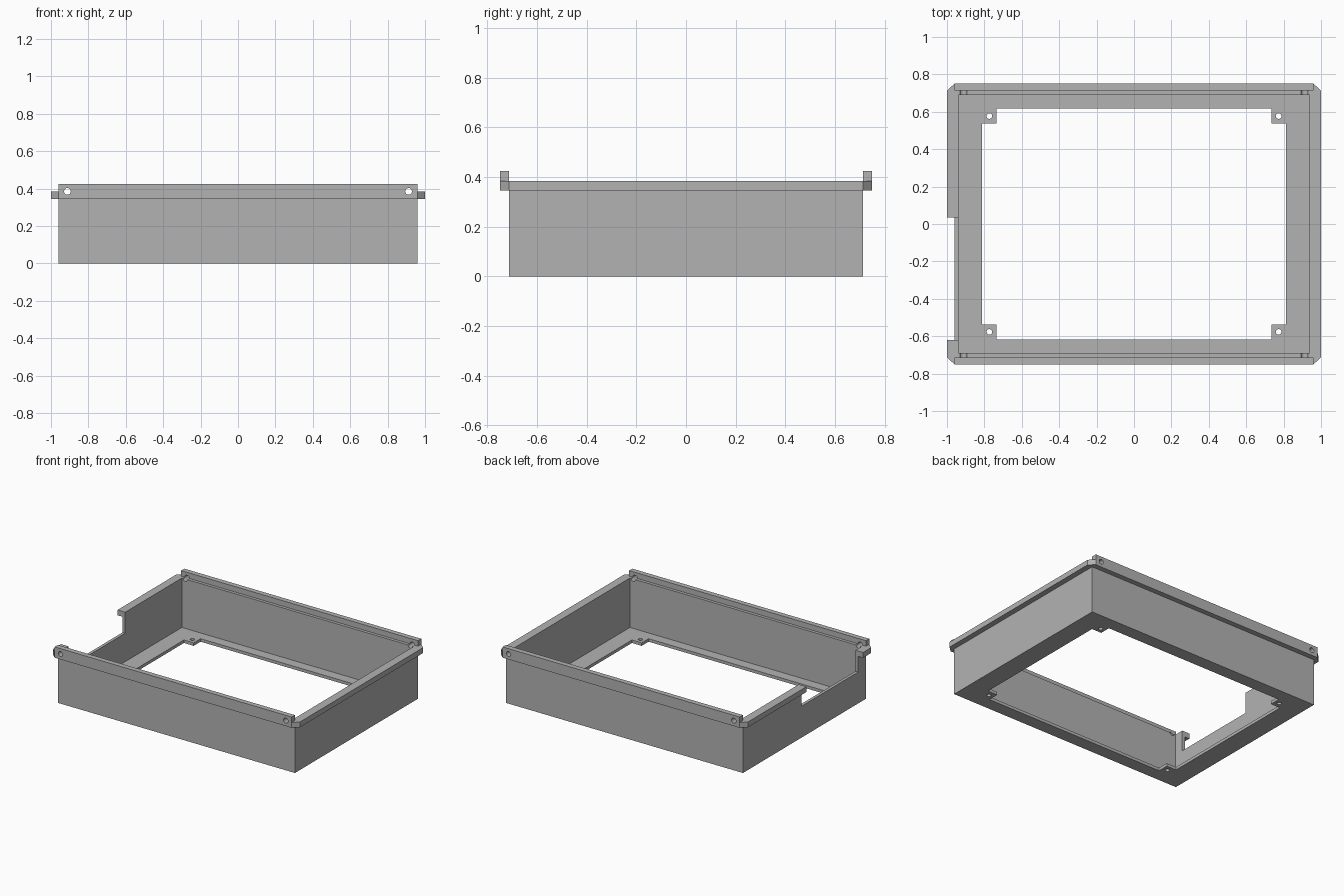
import bpy, bmesh, math
from mathutils import Matrix

if "Cube" in bpy.data.objects:
    bpy.data.objects.remove(bpy.data.objects["Cube"])

grey = bpy.data.materials.new("grey plastic")
grey.diffuse_color = (0.45, 0.45, 0.45, 1)
grey.use_nodes = True
grey.node_tree.nodes["Principled BSDF"].inputs["Base Color"].default_value = grey.diffuse_color

BX, BY = 0.96, 0.7125        # body half sizes
FX, FY = 1.0, 0.75           # flange half sizes
Z_FLANGE, Z_RIM, Z_LIP = 0.345, 0.384, 0.424
WALL, FLOOR = 0.022, 0.022


def finish(bm, name):
    bmesh.ops.recalc_face_normals(bm, faces=bm.faces)
    me = bpy.data.meshes.new(name)
    bm.to_mesh(me)
    bm.free()
    ob = bpy.data.objects.new(name, me)
    me.materials.append(grey)
    bpy.context.collection.objects.link(ob)
    return ob


def prism(name, pts, z0, z1):
    bm = bmesh.new()
    face = bm.faces.new([bm.verts.new((x, y, z0)) for x, y in pts])
    new = bmesh.ops.extrude_face_region(bm, geom=[face])["geom"]
    bmesh.ops.translate(bm, vec=(0, 0, z1 - z0),
                        verts=[v for v in new if isinstance(v, bmesh.types.BMVert)])
    return finish(bm, name)


def box(name, x0, x1, y0, y1, z0, z1):
    return prism(name, [(x0, y0), (x1, y0), (x1, y1), (x0, y1)], z0, z1)


def rod(name, pos, radius, depth, along_y=False):
    bm = bmesh.new()
    rot = Matrix.Rotation(math.pi / 2, 4, 'X') if along_y else Matrix()
    bmesh.ops.create_cone(bm, cap_ends=True, segments=24, radius1=radius, radius2=radius,
                          depth=depth, matrix=Matrix.Translation(pos) @ rot)
    return finish(bm, name)


def combine(target, tool, op):
    mod = target.modifiers.new(op, 'BOOLEAN')
    mod.operation, mod.object, mod.solver = op, tool, 'EXACT'
    bpy.context.view_layer.objects.active = target
    bpy.ops.object.modifier_apply(modifier=mod.name)
    bpy.data.objects.remove(tool)


def four_corners(pts):
    # first-quadrant outline, ordered from the x side to the y side
    out = list(pts)
    out += [(-x, y) for x, y in reversed(pts)]
    out += [(-x, -y) for x, y in pts]
    out += [(x, -y) for x, y in reversed(pts)]
    return out


# Tray body with chamfered flange and raised front and back lips
tray = box("tray", -BX, BX, -BY, BY, 0, Z_RIM - 0.01)
combine(tray, prism("flange", four_corners([(FX, BY), (BX, FY)]), Z_FLANGE, Z_RIM), 'UNION')
for s in (-1, 1):
    y0, y1 = sorted((s * BY, s * FY))
    combine(tray, box("lip", -BX, BX, y0, y1, Z_RIM - 0.02, Z_LIP), 'UNION')

# Hollow inside, and floor opening that leaves a tab in each corner
combine(tray, box("cavity", -BX + WALL, BX - WALL, -BY + WALL, BY - WALL, FLOOR, 1), 'DIFFERENCE')
opening = four_corners([(0.814, 0.537), (0.735, 0.537), (0.735, 0.617)])
combine(tray, prism("floor_opening", opening, -0.1, 0.1), 'DIFFERENCE')

# Cut in the left wall and its flange
combine(tray, box("side_cut", -1.1, -0.9, -0.62, 0.035, 0.23, 1), 'DIFFERENCE')

# Screw holes in the lips and in the floor tabs
for sx in (-1, 1):
    for sy in (-1, 1):
        combine(tray, rod("lip_hole", (sx * 0.912, sy * 0.72, 0.385), 0.018, 0.2, True), 'DIFFERENCE')
        combine(tray, rod("tab_hole", (sx * 0.773, sy * 0.577, 0), 0.015, 0.2), 'DIFFERENCE')
